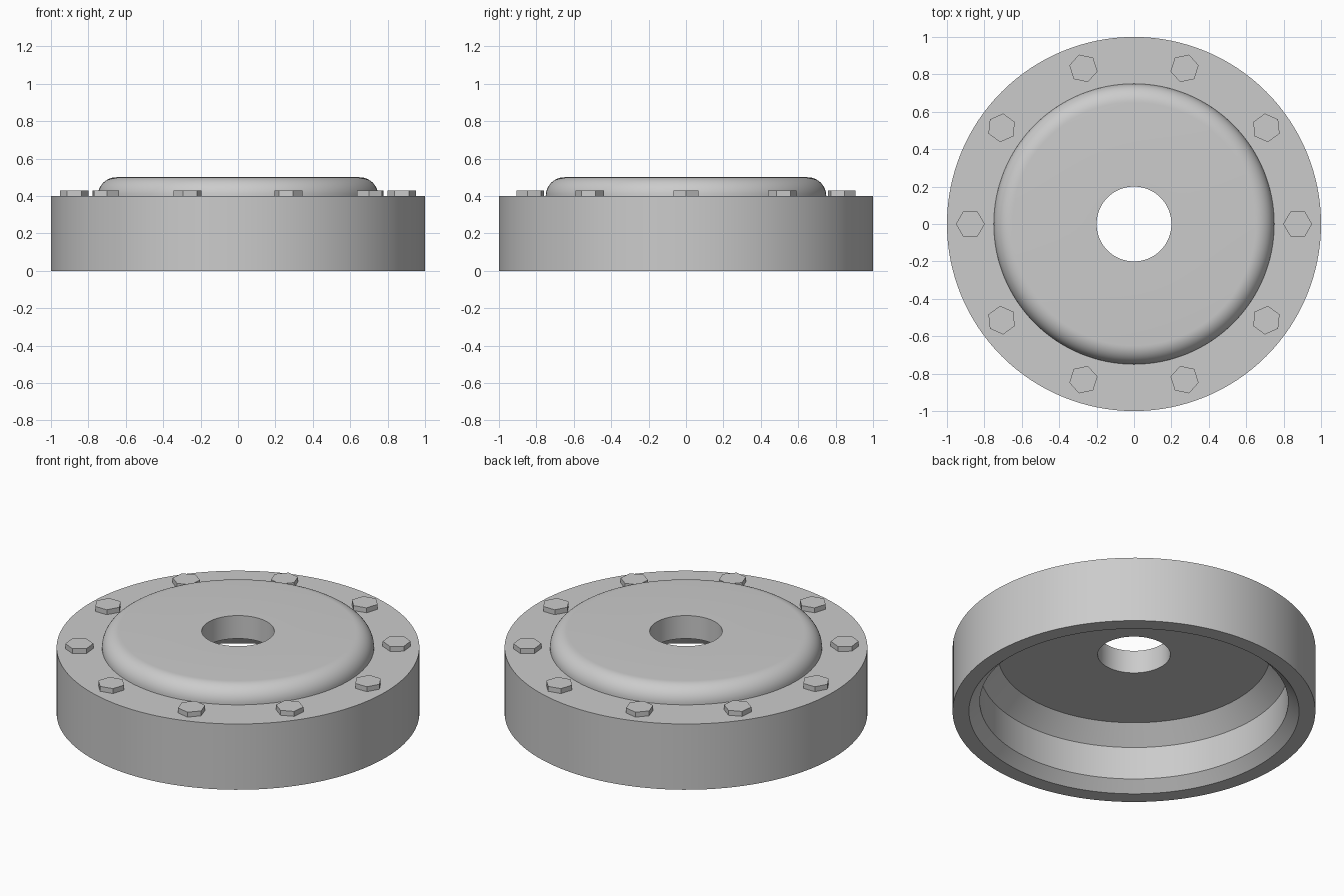
import bpy, bmesh, math
from mathutils import Matrix

cube = bpy.data.objects.get("Cube")
if cube:
    bpy.data.objects.remove(cube, do_unlink=True)

GREY = (0.6, 0.6, 0.6, 1)
metal = bpy.data.materials.new("grey_metal")
metal.use_nodes = True
metal.diffuse_color = GREY
metal.node_tree.nodes["Principled BSDF"].inputs["Base Color"].default_value = GREY


def make_object(name, bm):
    bmesh.ops.recalc_face_normals(bm, faces=bm.faces)
    mesh = bpy.data.meshes.new(name)
    bm.to_mesh(mesh)
    bm.free()
    mesh.materials.append(metal)
    obj = bpy.data.objects.new(name, mesh)
    bpy.context.collection.objects.link(obj)
    return obj


def lathe(name, profile, steps=128):
    """Revolve a closed (radius, height) profile around z."""
    bm = bmesh.new()
    verts = [bm.verts.new((r, 0, z)) for r, z in profile]
    edges = [bm.edges.new((v, verts[i - 1])) for i, v in enumerate(verts)]
    bmesh.ops.spin(bm, geom=verts + edges, cent=(0, 0, 0), axis=(0, 0, 1),
                   angle=math.tau, steps=steps, use_merge=True)
    bmesh.ops.remove_doubles(bm, verts=bm.verts, dist=1e-5)
    return make_object(name, bm)


# Housing: flange ring, rounded cap, bore and stepped hollow underside
FILLET, CAP_R, TOP = 0.1, 0.75, 0.5
fillet = [(CAP_R - FILLET + FILLET * math.cos(a), TOP - FILLET + FILLET * math.sin(a))
          for a in (math.pi / 2 * i / 12 for i in range(13))]
profile = [(0.91, 0), (1, 0), (1, 0.4)] + fillet + [
    (0.2, TOP), (0.2, 0.36), (0.75, 0.36), (0.85, 0.26), (0.85, 0.06)]
housing = lathe("housing", profile)

bpy.ops.object.select_all(action='DESELECT')
housing.select_set(True)
bpy.context.view_layer.objects.active = housing
bpy.ops.object.shade_smooth_by_angle(angle=math.radians(30))

# Ring of hexagonal bolt heads, each with a corner pointing outward
BOLTS, RING_R, HEAD_R, HEAD_H = 10, 0.875, 0.077, 0.03
for i in range(BOLTS):
    turn = Matrix.Rotation(math.tau * i / BOLTS, 4, 'Z')
    bm = bmesh.new()
    bmesh.ops.create_cone(bm, cap_ends=True, segments=6, radius1=HEAD_R,
                          radius2=HEAD_R, depth=HEAD_H)
    # Put a corner on the x axis whatever the starting angle of the primitive
    first = next(iter(bm.verts)).co
    align = Matrix.Rotation(-math.atan2(first.y, first.x), 4, 'Z')
    place = turn @ Matrix.Translation((RING_R, 0, 0.4 + HEAD_H / 2)) @ align
    bmesh.ops.transform(bm, matrix=place, verts=bm.verts)
    make_object(f"bolt_head_{i + 1}", bm)
